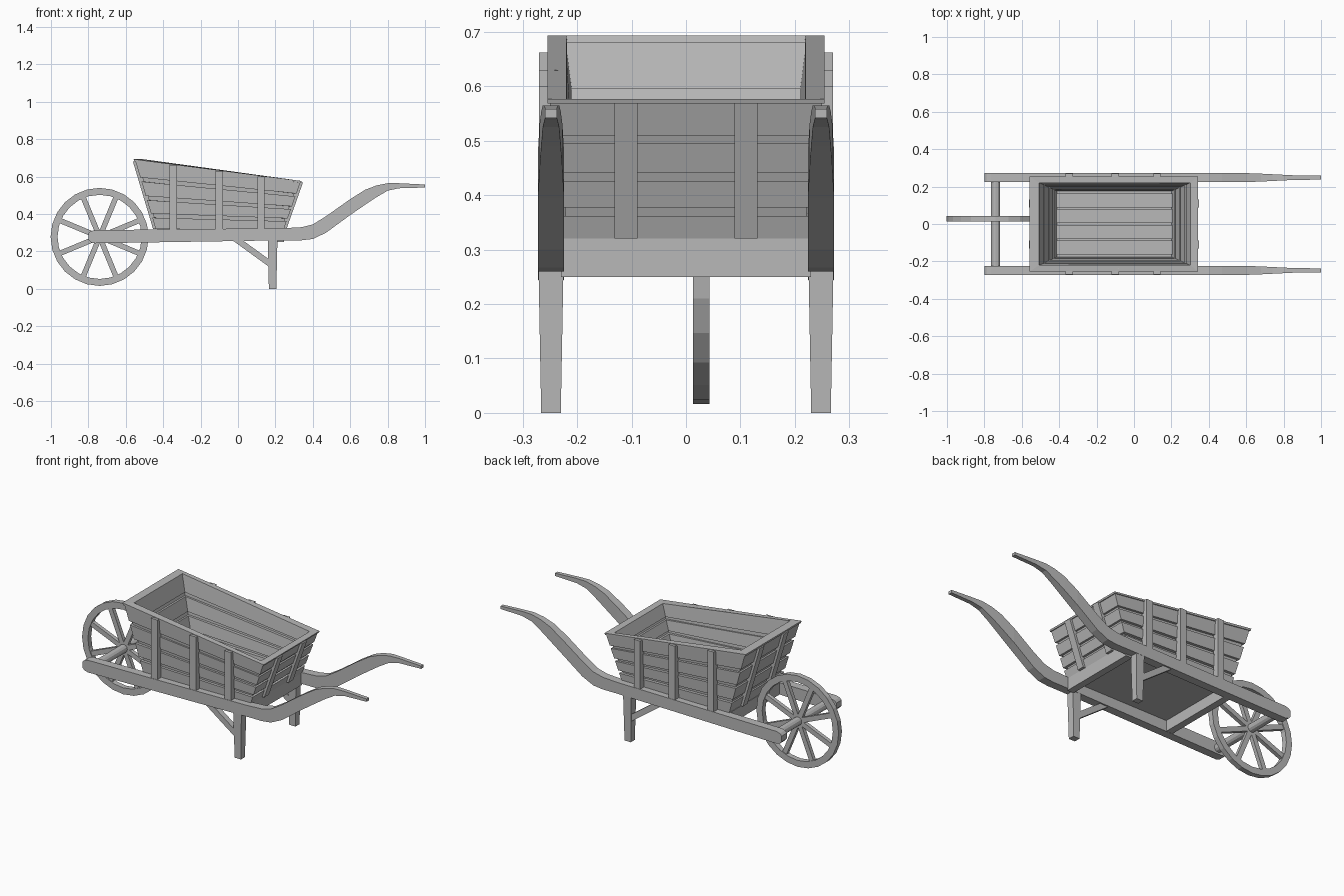
import bpy, bmesh, math
from mathutils import Vector, Matrix

cube = bpy.data.objects.get("Cube")
if cube:
    bpy.data.objects.remove(cube, do_unlink=True)

wood = bpy.data.materials.new("grey_wood")
wood.use_nodes = True
GREY = (0.48, 0.48, 0.48, 1)
wood.diffuse_color = GREY
wood.node_tree.nodes["Principled BSDF"].inputs["Base Color"].default_value = GREY


def finish(name, bm):
    bmesh.ops.recalc_face_normals(bm, faces=bm.faces)
    mesh = bpy.data.meshes.new(name)
    bm.to_mesh(mesh)
    bm.free()
    mesh.materials.append(wood)
    ob = bpy.data.objects.new(name, mesh)
    bpy.context.collection.objects.link(ob)
    return ob


def add_loft(bm, rings, closed=False):
    """Skin a list of equal rings, capping the ends unless closed."""
    rows = [[bm.verts.new(p) for p in ring] for ring in rings]
    n = len(rows[0])
    pairs = list(zip(rows, rows[1:]))
    if closed:
        pairs.append((rows[-1], rows[0]))
    else:
        bm.faces.new(rows[0])
        bm.faces.new(rows[-1])
    for a, b in pairs:
        for i in range(n):
            j = (i + 1) % n
            bm.faces.new((a[i], a[j], b[j], b[i]))


def loft(name, rings, closed=False):
    bm = bmesh.new()
    add_loft(bm, rings, closed)
    return finish(name, bm)


def rect(x, y, z0, z1, h):
    return [(x, y - h, z0), (x, y + h, z0), (x, y + h, z1), (x, y - h, z1)]


def box(name, x0, x1, y0, y1, z0, z1):
    return loft(name, [rect(x, (y0 + y1) / 2, z0, z1, (y1 - y0) / 2) for x in (x0, x1)])


# Wheel: faceted rim and eight spokes
HUB = Vector((-0.74, 0.028, 0.278))
rim = []
for k in range(24):
    a = math.tau * k / 24
    d = Vector((math.cos(a), 0, math.sin(a)))
    rim.append([HUB + d * r + Vector((0, y, 0)) for r, y in
                ((0.262, -0.015), (0.262, 0.015), (0.225, 0.015), (0.225, -0.015))])
loft("wheel_rim", rim, closed=True)

bm = bmesh.new()
for k in range(8):
    m = (Matrix.Translation(HUB) @ Matrix.Rotation(math.tau * (k + 0.5) / 8, 4, 'Y')
         @ Matrix.Translation((0.115, 0, 0)) @ Matrix.Diagonal((0.23, 0.022, 0.028, 1)))
    bmesh.ops.create_cube(bm, size=1, matrix=m)
finish("wheel_spokes", bm)

bm = bmesh.new()
bmesh.ops.create_cone(bm, cap_ends=True, segments=12, radius1=0.024, radius2=0.024, depth=0.47,
                      matrix=Matrix.Translation((HUB.x, 0, HUB.z)) @ Matrix.Rotation(math.pi / 2, 4, 'X'))
finish("axle", bm)

# Long beams that sweep up into handles: x, bottom, top, half width
BEAM = [(-0.80, .264, .296, .024), (-0.788, .25, .308, .024), (-0.765, .244, .314, .024),
        (0.25, .26, .325, .024), (0.34, .26, .33, .024), (0.40, .267, .345, .024),
        (0.47, .30, .388, .024), (0.60, .395, .48, .024), (0.68, .45, .53, .021),
        (0.74, .49, .553, .018), (0.80, .525, .565, .015), (0.86, .538, .565, .012),
        (1.0, .542, .558, .011)]
for side, s in (("left", 1), ("right", -1)):
    y = s * 0.248
    loft(side + "_beam", [rect(x, y, z0, z1, h) for x, z0, z1, h in BEAM])
    # Tapered leg and its diagonal brace
    loft(side + "_leg", [[(0.185 + i * w, y + j * h, z) for i, j in ((-1, -1), (1, -1), (1, 1), (-1, 1))]
                         for z, w, h in ((0, .02, .018), (0.27, .026, .023))])
    loft(side + "_brace", [[(-0.03, yy, .26), (0.025, yy, .26), (0.17, yy, .155), (0.17, yy, .115)]
                           for yy in (y - 0.016, y + 0.016)])

# Cross members and floor
box("rear_cross_member", 0.205, 0.245, -0.23, 0.23, 0.25, 0.322)
box("front_cross_member", -0.44, -0.40, -0.23, 0.23, 0.25, 0.318)
box("floor_panel", -0.43, 0.23, -0.225, 0.225, 0.312, 0.322)
for k in range(4):
    y = -0.126 + k * 0.084
    box("floor_board", -0.42, 0.21, y - 0.037, y + 0.037, 0.32, 0.335)


# Tray corners, blended by height t (0 bottom, 1 top) and depth d (0 outside, 1 inside)
def corners(left, right, y, zl, zr):
    return [Vector(p) for p in ((left, -y, zl), (right, -y, zr), (right, y, zr), (left, y, zl))]


OUT_LOW, OUT_TOP = corners(-0.44, 0.245, 0.235, .32, .32), corners(-0.55, 0.335, 0.25, .688, .573)
IN_LOW, IN_TOP = corners(-0.41, 0.20, 0.175, .32, .32), corners(-0.51, 0.303, 0.222, .688, .573)


def tray_ring(t, d):
    return [OUT_LOW[i].lerp(OUT_TOP[i], t).lerp(IN_LOW[i].lerp(IN_TOP[i], t), d) for i in range(4)]


def tray_band(name, t0, t1, d0, d1):
    keys = ((t0, d0), (t1, d0), (t1, d1), (t0, d1))
    rings = [tray_ring(t, d) for t, d in keys]
    loft(name, [[r[i] for r in rings] for i in range(4)], closed=True)


# Walls: recessed core with four rows of planks, and a thin top rim
tray_band("tray_core", 0, 0.97, 0.3, 0.7)
for t0, t1 in ((0, 0.165), (0.225, 0.42), (0.48, 0.69), (0.75, 0.985)):
    tray_band("tray_planks", t0, t1, 0, 1)
tray_band("tray_rim", 0.98, 1.015, -0.15, 1.1)

# Upright battens on the long sides
for s in (-1, 1):
    for x, top in ((-0.345, .662), (-0.099, .63), (0.123, .60)):
        box("side_batten", x - 0.02, x + 0.02, min(s * 0.235, s * 0.27),
            max(s * 0.235, s * 0.27), 0.315, top)

# Sloping battens on both ends
for low, top, out in ((OUT_LOW[1], OUT_TOP[1], 0.014), (OUT_LOW[0], OUT_TOP[0], -0.014)):
    for y in (-0.11, 0.11):
        rings = []
        for p in (low, low.lerp(top, 0.985)):
            rings.append([(p.x + dx, y + dy, p.z) for dx, dy in
                          ((-out, -.021), (out, -.021), (out, .021), (-out, .021))])
        loft("end_batten", rings)
